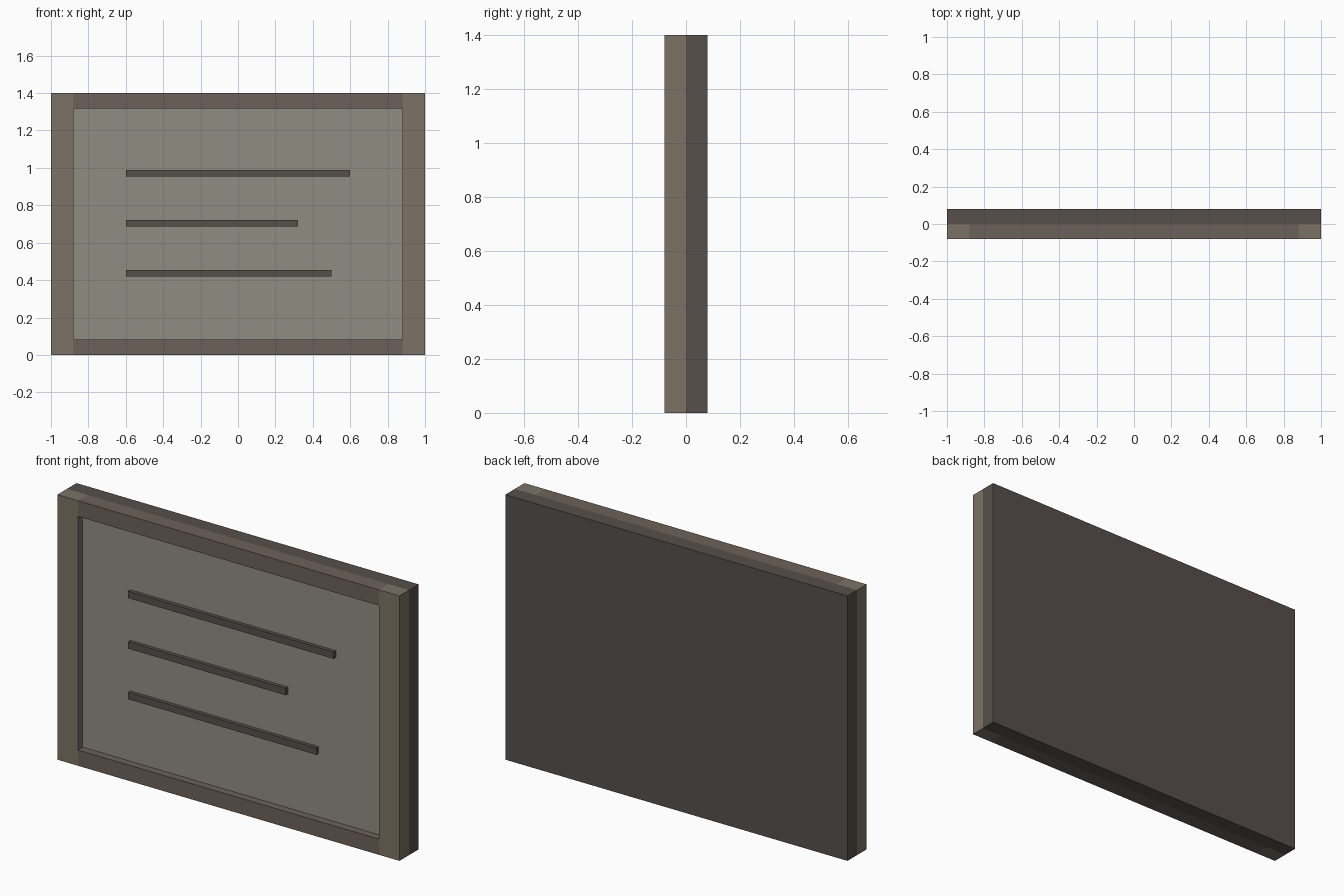
import bpy

if "Cube" in bpy.data.objects:
    bpy.data.objects.remove(bpy.data.objects["Cube"])


def material(name, rgb):
    mat = bpy.data.materials.new(name)
    mat.diffuse_color = (*rgb, 1)
    mat.use_nodes = True
    mat.node_tree.nodes["Principled BSDF"].inputs["Base Color"].default_value = mat.diffuse_color
    return mat


POST = material("post_brown", (0.20, 0.17, 0.13))
RAIL = material("rail_brown", (0.15, 0.12, 0.10))
PANEL = material("panel_grey", (0.28, 0.27, 0.22))
DARK = material("dark_brown", (0.095, 0.08, 0.07))


def box(name, x, y, z, mat):
    """Box spanning the given (min, max) ranges."""
    spans = (x, y, z)
    bpy.ops.mesh.primitive_cube_add(size=1, location=[(a + b) / 2 for a, b in spans])
    obj = bpy.context.object
    obj.name = name
    obj.scale = [b - a for a, b in spans]
    bpy.ops.object.transform_apply(location=False, rotation=False, scale=True)
    obj.data.materials.append(mat)
    return obj


W, H, D = 1.0, 1.4, 0.08      # half width, height, half depth
INNER, RAIL_H = 0.88, 0.083   # frame opening half width, rail height

# Backing board
box("back_board", (-W, W), (0, D), (0, H), DARK)

# Frame posts and rails
box("left_post", (-W, -INNER), (-D, 0), (0, H), POST)
box("right_post", (INNER, W), (-D, 0), (0, H), POST)
box("bottom_rail", (-INNER, INNER), (-D, 0), (0, RAIL_H), RAIL)
box("top_rail", (-INNER, INNER), (-D, 0), (H - RAIL_H, H), RAIL)

# Recessed panel
box("panel", (-INNER, INNER), (-0.04, 0), (RAIL_H, H - RAIL_H), PANEL)

# Raised strips, aligned left
for i, (right, z) in enumerate([(0.6, 0.971), (0.32, 0.704), (0.5, 0.437)]):
    box(f"strip_{i + 1}", (-0.6, right), (-0.06, -0.04), (z - 0.018, z + 0.018), DARK)
